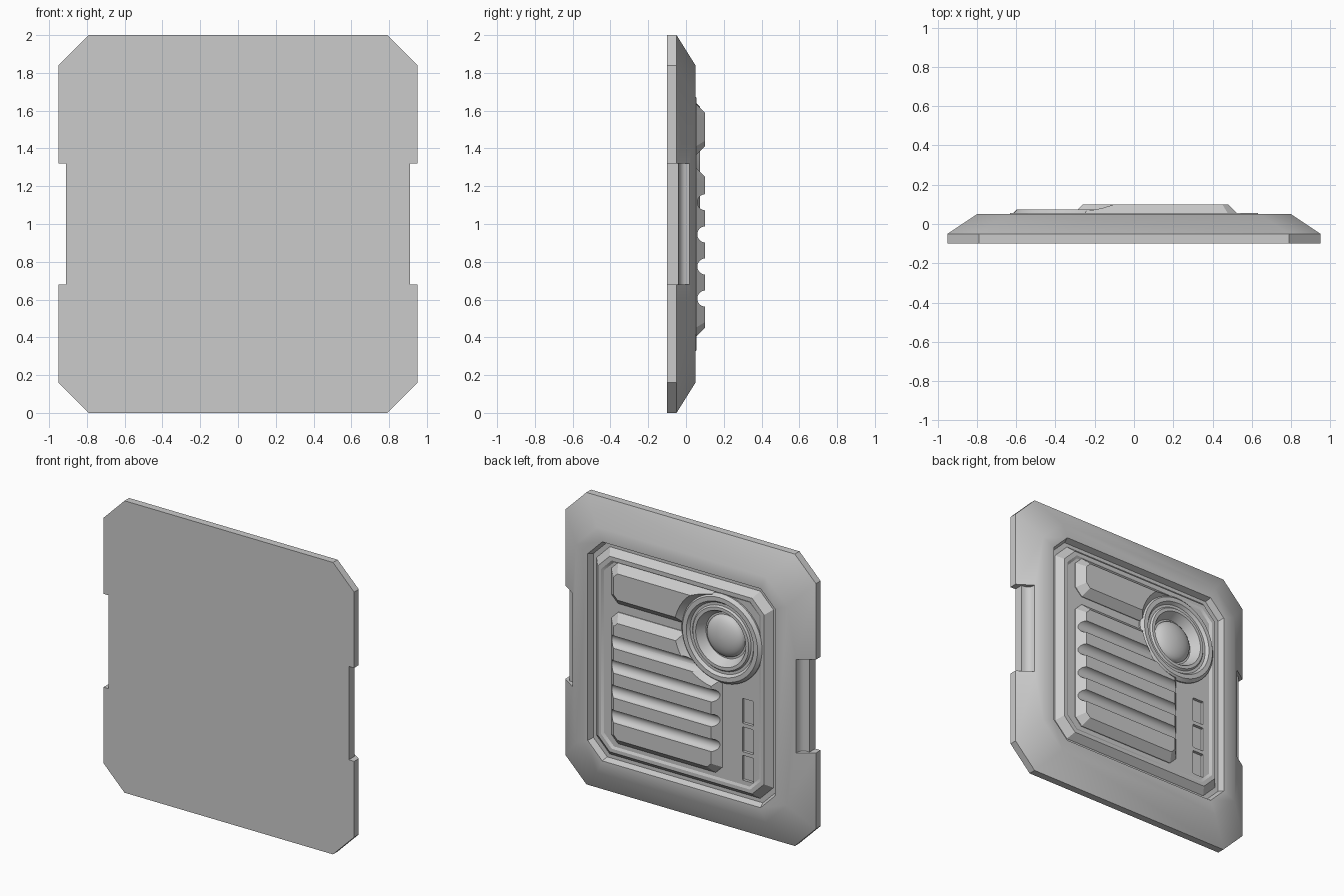
import bpy, bmesh
from math import sin, cos, pi

if "Cube" in bpy.data.objects:
    bpy.data.objects.remove(bpy.data.objects["Cube"])


def make(name, bm):
    bmesh.ops.recalc_face_normals(bm, faces=bm.faces)
    me = bpy.data.meshes.new(name)
    bm.to_mesh(me)
    bm.free()
    ob = bpy.data.objects.new(name, me)
    bpy.context.collection.objects.link(ob)
    return ob


def bridge(bm, rings):
    for a, b in zip(rings, rings[1:]):
        n = len(a)
        for i in range(n):
            bm.faces.new((a[i], a[(i + 1) % n], b[(i + 1) % n], b[i]))


def octagon_stack(name, cx, cz, layers):
    """Closed loft of chamfered rectangles: (half x, half z, chamfer, y)."""
    bm = bmesh.new()
    rings = []
    for w, h, c, y in layers:
        pts = [(w, c - h), (w, h - c), (w - c, h), (c - w, h),
               (-w, h - c), (-w, c - h), (c - w, -h), (w - c, -h)]
        rings.append([bm.verts.new((cx + x, y, cz + z)) for x, z in pts])
    bridge(bm, rings)
    bm.faces.new(rings[0])
    bm.faces.new(rings[-1])
    return make(name, bm)


def lathe(name, cx, cz, profile, n=48):
    """Solid of revolution about y from (radius, y) points."""
    bm = bmesh.new()
    rings = [[bm.verts.new((cx + r * cos(2 * pi * i / n), y, cz + r * sin(2 * pi * i / n)))
              for i in range(n)] for r, y in profile]
    bridge(bm, rings)
    bm.faces.new(rings[0])
    bm.faces.new(rings[-1])
    return make(name, bm)


def prism(name, pts, axis, lo, hi):
    """Extrude a 2D outline: axis 'z' takes (x, y), axis 'x' takes (y, z)."""
    bm = bmesh.new()
    rings = [[bm.verts.new((a, b, t) if axis == 'z' else (t, a, b)) for a, b in pts]
             for t in (lo, hi)]
    bridge(bm, rings)
    bm.faces.new(rings[0])
    bm.faces.new(rings[1])
    return make(name, bm)


def cut(ob, cutter):
    cutter.hide_render = True
    mod = ob.modifiers.new("cut", 'BOOLEAN')
    mod.operation = 'DIFFERENCE'
    mod.solver = 'EXACT'
    mod.object = cutter
    bpy.context.view_layer.objects.active = ob
    bpy.ops.object.modifier_apply(modifier=mod.name)
    bpy.data.objects.remove(cutter)


def smooth(ob):
    bpy.ops.object.select_all(action='DESELECT')
    ob.select_set(True)
    bpy.context.view_layer.objects.active = ob
    bpy.ops.object.shade_smooth_by_angle(angle=0.5)


SX, SZ = -0.31, 1.335   # speaker centre

# Bevelled body with a frame groove around the raised inner panel
body = octagon_stack("panel_body", 0, 1, [
    (0.95, 1.00, 0.16, -0.10), (0.95, 1.00, 0.16, -0.05),
    (0.80, 0.84, 0.16, 0.05), (0.71, 0.75, 0.11, 0.05),
    (0.695, 0.735, 0.105, 0.01), (0.67, 0.71, 0.10, 0.01),
    (0.63, 0.67, 0.09, 0.055), (0.605, 0.645, 0.08, 0.055),
    (0.59, 0.63, 0.075, 0.045)])

# Grip notches on both sides, with a scooped back part
for s in (-1, 1):
    scoop = [(0.91, -0.2), (0.91, -0.04), (0.885, -0.037), (0.865, -0.027),
             (0.852, -0.01), (0.845, 0.03), (1.1, 0.03), (1.1, -0.2)]
    cut(body, prism("notch_cutter", [(s * x, y) for x, y in scoop], 'z', 0.68, 1.32))

# Three small recessed windows
for i in range(3):
    cut(body, octagon_stack("window_cutter", -0.5, 0.485 + 0.195 * i,
                            [(0.042, 0.085, 0.003, 0.025), (0.042, 0.085, 0.003, 0.2)]))

# Hole below the speaker bowl
cut(body, lathe("hole_cutter", SX, SZ, [(0.21, -0.01), (0.21, 0.2)]))
smooth(body)

# Round speaker: rim, groove, bowl and central dome
dome = [(0.142 * cos(a * pi / 16), 0.005 + 0.06 * sin(a * pi / 16)) for a in range(8)]
speaker = lathe("speaker", SX, SZ, [
    (0.2, -0.02), (0.2, 0.04), (0.305, 0.04), (0.305, 0.055), (0.285, 0.075),
    (0.255, 0.075), (0.24, 0.055), (0.222, 0.055), (0.212, 0.067), (0.19, 0.067),
    (0.155, 0.005)] + dome + [(0.004, 0.065)])
smooth(speaker)


# Raised blocks, trimmed by a cone around the speaker
def raised_block(name, x0, x1, z0, z1):
    w, h = (x1 - x0) / 2, (z1 - z0) / 2
    ob = octagon_stack(name, (x0 + x1) / 2, (z0 + z1) / 2, [
        (w, h, 0.05, 0.04), (w, h, 0.05, 0.05), (w - 0.05, h - 0.05, 0.03, 0.10)])
    return ob


top_bar = raised_block("top_bar", -0.30, 0.53, 1.36, 1.64)
grille = raised_block("grille_block", -0.31, 0.53, 0.40, 1.30)

# Round channels across the grille
for z in (0.605, 0.775, 0.945, 1.115):
    arc = [(0.103 - 0.043 * sin(pi * i / 12), z + 0.043 * cos(pi * i / 12)) for i in range(13)]
    arc += [(0.2, z - 0.043), (0.2, z + 0.043)]
    cut(grille, prism("channel_cutter", arc, 'x', -0.6, 0.8))

for ob in (top_bar, grille):
    cut(ob, lathe("cone_cutter", SX, SZ, [(0.27, 0.0), (0.285, 0.055), (0.33, 0.10), (0.36, 0.13)]))
    smooth(ob)
